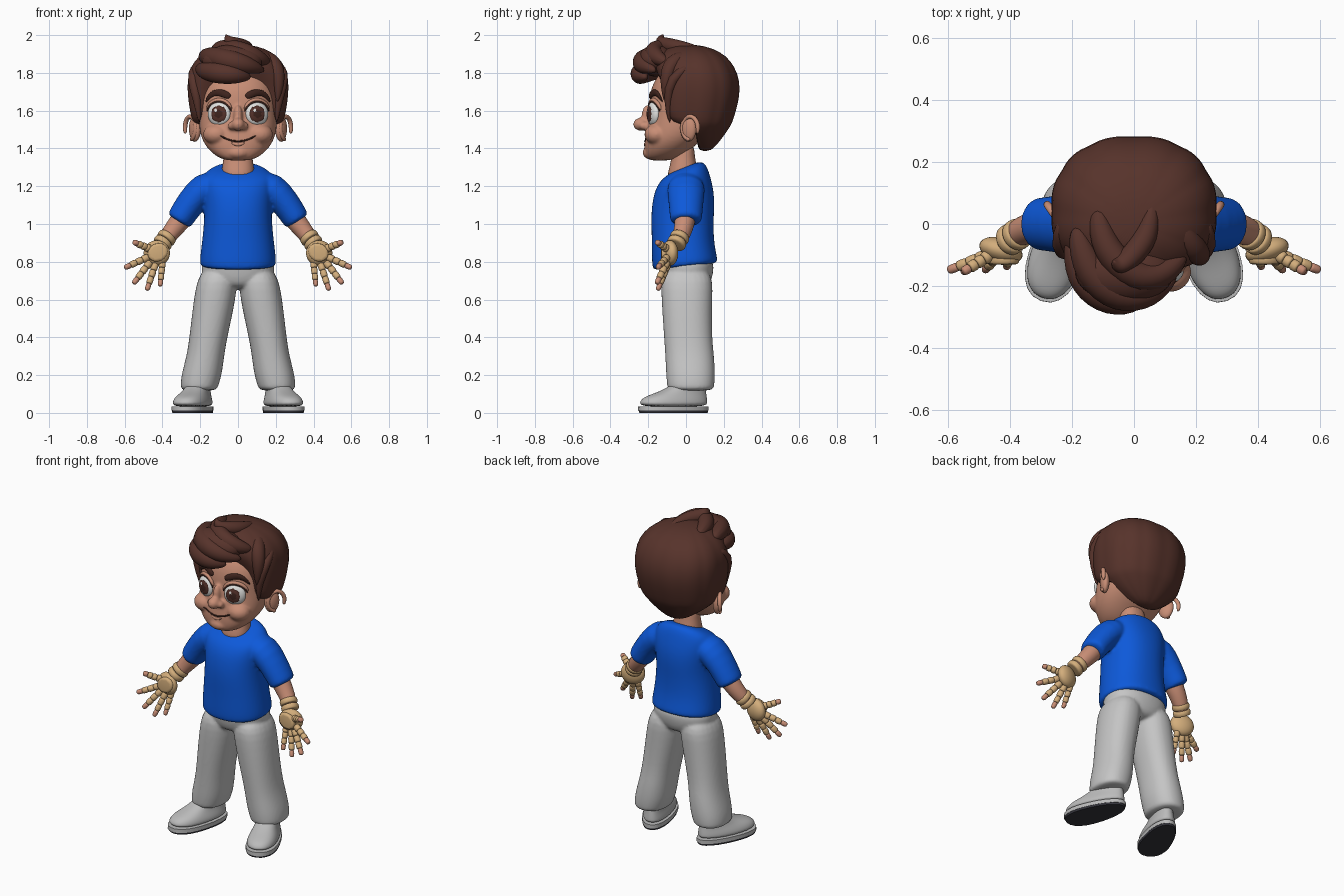
import bpy, bmesh, math
from mathutils import Vector, Matrix
from mathutils.bvhtree import BVHTree

if "Cube" in bpy.data.objects:
    bpy.data.objects.remove(bpy.data.objects["Cube"])

def material(name, r, g, b):
    m = bpy.data.materials.new(name)
    m.use_nodes = True
    m.diffuse_color = (r, g, b, 1)
    m.node_tree.nodes["Principled BSDF"].inputs["Base Color"].default_value = (r, g, b, 1)
    return m

skin = material("skin", .58, .27, .18)
hair = material("brown hair", .095, .033, .024)
brow = material("dark brown", .05, .018, .013)
blue = material("blue cotton", .004, .1, .7)
grey = material("light grey cloth", .56, .56, .56)
shoe_grey = material("shoe grey", .5, .5, .5)
dark = material("dark rubber", .035, .035, .045)
tan = material("tan glove", .65, .42, .2)
white = material("eye white", .75, .75, .73)
X, Y, Z = Vector((1, 0, 0)), Vector((0, 1, 0)), Vector((0, 0, 1))

# --- building helpers ---
def bake(ob):
    """Apply the modifiers of an object and shade it smooth."""
    dg = bpy.context.evaluated_depsgraph_get()
    mesh = bpy.data.meshes.new_from_object(ob.evaluated_get(dg))
    ob.modifiers.clear()
    ob.data = mesh
    mesh.polygons.foreach_set("use_smooth", [True] * len(mesh.polygons))
    mesh.set_sharp_from_angle(angle=math.radians(50))
    return ob

def finish(bm, name, mat, sub=0):
    bmesh.ops.recalc_face_normals(bm, faces=bm.faces)
    mesh = bpy.data.meshes.new(name)
    bm.to_mesh(mesh)
    bm.free()
    mesh.materials.append(mat)
    ob = bpy.data.objects.new(name, mesh)
    bpy.context.collection.objects.link(ob)
    if sub:
        ob.modifiers.new("Subdivision", 'SUBSURF').levels = sub
    return bake(ob)

def loft(name, rings, mat, sub=2):
    """Skin a stack of closed rings and cap both ends."""
    bm = bmesh.new()
    rows = [[bm.verts.new(p) for p in ring] for ring in rings]
    n = len(rows[0])
    for a, b in zip(rows, rows[1:]):
        for i in range(n):
            j = (i + 1) % n
            bm.faces.new((a[i], a[j], b[j], b[i]))
    bm.faces.new(rows[0])
    bm.faces.new(rows[-1])
    return finish(bm, name, mat, sub)

def oval(z, rx, front, back, cx=0, n=24, p=2.25, clamp=-9, taper=0, tilt=0, groove=0):
    """Level ring; clamp flattens the front, groove presses furrows into it."""
    ring, cy, ry = [], (front + back) / 2, (back - front) / 2
    for i in range(n):
        a = math.tau * i / n
        c, s = math.cos(a), math.sin(a)
        k = 1 - groove * (i % 4 == 0)
        u = math.copysign(abs(c) ** (2 / p), c) * k
        v = math.copysign(abs(s) ** (2 / p), s) * k
        ring.append(Vector((cx + rx * u * (1 - taper * v), max(cy + ry * v, clamp), z + tilt * ry * v)))
    return ring

def tube(name, pts, radii, mat, flat=1, ref=Y, n=12, sub=1):
    pts, rings = [Vector(p) for p in pts], []
    for i, p in enumerate(pts):
        t = (pts[min(i + 1, len(pts) - 1)] - pts[max(i - 1, 0)]).normalized()
        u = t.cross(ref).normalized()
        v = u.cross(t)
        rings.append([p + radii[i] * (u * math.cos(math.tau * k / n) + v * flat * math.sin(math.tau * k / n))
                      for k in range(n)])
    return loft(name, rings, mat, sub)

def ball(name, loc, size, mat, yaw=0, seg=32):
    """Ellipsoid with its poles along y."""
    bm = bmesh.new()
    m = Matrix.Translation(loc) @ Matrix.Rotation(yaw, 4, 'Z') @ Matrix.Diagonal((*size, 1))
    bmesh.ops.create_uvsphere(bm, u_segments=seg, v_segments=seg // 2, radius=1,
                              matrix=m @ Matrix.Rotation(math.pi / 2, 4, 'X'))
    return finish(bm, name, mat)

def blend(name, parts, mat, voxel=.009, rounds=5):
    """Melt overlapping solids into one soft skin."""
    bm = bmesh.new()
    for ob in parts:
        bm.from_mesh(ob.data)
        bpy.data.objects.remove(ob)
    ob = finish(bm, name, mat)
    r = ob.modifiers.new("Remesh", 'REMESH')
    r.mode, r.voxel_size = 'VOXEL', voxel
    s = ob.modifiers.new("Smooth", 'SMOOTH')
    s.factor, s.iterations = .5, rounds
    bake(ob)
    ob.data.materials.clear()
    ob.data.materials.append(mat)
    return ob

# --- head ---
skull = loft("skull", [oval(*r) for r in (
    (1.335, .05, -.19, -.09), (1.35, .105, -.212, -.04), (1.39, .155, -.22, .02), (1.44, .19, -.22, .08),
    (1.5, .207, -.212, .14), (1.58, .21, -.195, .18), (1.66, .21, -.197, .2), (1.75, .2, -.18, .2),
    (1.85, .14, -.1, .15))], skin)
parts = [skull, ball("nose", (0, -.238, 1.528), (.036, .042, .035), skin),
         ball("bridge", (0, -.205, 1.57), (.024, .03, .06), skin),
         ball("chin", (0, -.185, 1.378), (.06, .045, .036), skin)]
for s in (1, -1):
    parts += [ball("nostril", (s * .032, -.222, 1.52), (.022, .028, .022), skin),
              ball("cheek", (s * .115, -.155, 1.475), (.07, .065, .055), skin)]
head = blend("head", parts, skin, .008)
tree = BVHTree.FromPolygons([v.co for v in head.data.vertices], [p.vertices for p in head.data.polygons])

def on_face(x, z, out=0):
    hit = tree.ray_cast(Vector((x, -1, z)), Y)[0]
    return Vector((x, hit.y - out, z))

loft("neck", [oval(*r) for r in ((1.22, .09, -.11, .07), (1.3, .086, -.088, .06),
                                 (1.36, .074, -.075, .045), (1.43, .074, -.075, .045))], skin)

# --- face details ---
smile = [on_face(.094 * k / 5, 1.438 + .03 * (k / 5) ** 2) for k in range(-5, 6)]
tube("mouth_line", smile, [.002] + [.0045] * 9 + [.002], brow, sub=0)
tube("lower_lip", [on_face(.012 * k, 1.421 + .0012 * k * k) for k in range(-3, 4)],
     [.003, .007, .009, .01, .009, .007, .003], skin, .6)
for s, side in ((1, "left"), (-1, "right")):
    centre, yaw, size = on_face(s * .1, 1.583, -.006), s * .36, Vector((.063, .03, .064))
    eye = ball(side + "_eye", centre, size, white, yaw, 64)
    for m in (brow, hair):
        eye.data.materials.append(m)
    turn = Matrix.Rotation(-yaw, 3, 'Z')
    for p in eye.data.polygons:
        d = turn @ (p.center - centre)
        u, w = d.x / size.x + s * .1, d.z / size.z
        r = math.hypot(u, w)
        if d.y < 0 and r < .68 and math.hypot(u + .25, w - .3) > .13:
            p.material_index = 1 if r < .34 or r > .6 else 2
    arc = [math.radians(a) for a in range(10, 171, 20)]
    lid = [on_face(s * .1 + .066 * math.cos(a), 1.583 + .066 * math.sin(a), .006) for a in arc]
    tube(side + "_lash", lid, [.003] + [.0065] * 7 + [.003], brow)
    tube(side + "_eyelid", [p + Vector((0, .005, .009)) for p in lid], [.004] + [.011] * 7 + [.004], skin)
    tube(side + "_eyebrow", [on_face(s * x, z, .003) for x, z in
         ((.04, 1.672), (.055, 1.68), (.09, 1.697), (.13, 1.695), (.158, 1.668), (.17, 1.645))],
         (.012, .02, .021, .018, .013, .004), brow, .55)
    # ear with a raised rim
    ball(side + "_ear", (s * .228, .012, 1.505), (.026, .046, .07), skin, s * -.5)
    rim = [(s * (.252 - .03 * math.cos(a)), .022 - .043 * math.cos(a), 1.508 + .064 * math.sin(a))
           for a in [math.radians(d) for d in range(-90, 271 - 60, 30)]]
    tube(side + "_ear_rim", [(x if abs(x) > .2 else s * .2, y, z) for x, y, z in rim],
         [.01] + [.013] * (len(rim) - 2) + [.008], skin, ref=X)

# --- hair: grooved cap with an open face, then swept locks ---
loft("hair_cap", [oval(*r, n=48, clamp=c, groove=.022) for r, c in (
    ((1.385, .045, .07, .13), .06), ((1.42, .11, 0, .165), .06), ((1.47, .18, -.1, .205), .055),
    ((1.515, .228, -.18, .235), .045), ((1.535, .243, -.19, .247), -.085), ((1.6, .258, -.2, .268), -.1),
    ((1.68, .27, -.205, .288), -.105), ((1.76, .272, -.2, .287), -.13), ((1.83, .256, -.19, .262), -.17),
    ((1.89, .212, -.16, .217), -.9), ((1.93, .145, -.1, .145), -.9), ((1.95, .06, -.05, .06), -.9))], hair, 1)
ball("quiff_core", (-.03, -.155, 1.865), (.16, .1, .085), hair)
locks = {
    "quiff_low_lock": (((-.21, -.03, 1.83), (-.185, -.17, 1.81), (-.1, -.24, 1.8), (0, -.25, 1.79),
                        (.07, -.21, 1.775)), (.02, .05, .062, .052, .012)),
    "quiff_middle_lock": (((-.19, 0, 1.89), (-.15, -.16, 1.885), (-.05, -.24, 1.865), (.06, -.23, 1.84),
                           (.14, -.16, 1.81)), (.03, .06, .062, .05, .015)),
    "quiff_high_lock": (((-.12, .06, 1.91), (-.1, -.08, 1.93), (0, -.18, 1.92), (.1, -.17, 1.885),
                         (.17, -.09, 1.85)), (.03, .052, .058, .05, .02)),
    "crown_lock": (((.06, .08, 1.92), (.05, -.04, 1.935), (-.02, -.12, 1.95), (-.06, -.14, 1.975),
                    (-.065, -.12, 2.004)), (.02, .042, .042, .028, .004)),
    "left_fringe_lock": (((.12, .03, 1.9), (.19, -.08, 1.86), (.222, -.11, 1.77), (.208, -.11, 1.64)),
                         (.03, .05, .036, .008)),
}
for name, (path, radii) in locks.items():
    tube(name, path, radii, hair, ref=X if "fringe" in name else Z, sub=2)
for s, side in ((1, "left"), (-1, "right")):
    tube(side + "_temple_lock", [(s * x, y, z) for x, y, z in
         ((.23, .02, 1.84), (.242, -.08, 1.77), (.215, -.1, 1.66), (.203, -.085, 1.53))],
         (.02, .034, .024, .006), hair, ref=X)

# --- shirt ---
torso = loft("torso", [oval(z, rx, f, b, tilt=t) for z, rx, f, b, t in (
    (.77, .19, -.165, .158, .11), (.785, .205, -.18, .17, .11), (.84, .2, -.182, .16, .05), (.92, .19, -.182, .148, 0),
    (1.02, .18, -.186, .147, 0), (1.1, .18, -.182, .152, 0), (1.18, .19, -.166, .148, 0),
    (1.245, .195, -.135, .128, .1), (1.285, .16, -.105, .108, .3), (1.305, .095, -.085, .075, .42))], blue)
sleeves = [tube("sleeve", [(s * x, 0, z) for x, z in ((.1, 1.215), (.18, 1.195), (.25, 1.115), (.305, 1.03), (.318, 1.01))],
                (.07, .088, .077, .072, .069), blue, 1.2, n=20) for s in (1, -1)]
blend("shirt", [torso] + sleeves, blue, .009, 4)

# --- trousers ---
parts = [loft("pelvis", [oval(*r) for r in ((.655, .08, -.09, .1), (.69, .185, -.125, .135),
                                            (.78, .2, -.14, .153), (.83, .18, -.14, .13))], grey)]
for s in (1, -1):
    parts.append(loft("leg", [oval(z, rx, f, b, s * cx) for z, cx, rx, f, b in (
        (.78, .1, .1, -.135, .145), (.62, .12, .114, -.132, .14), (.4, .157, .1, -.117, .137),
        (.3, .173, .1, -.11, .15), (.2, .193, .108, -.106, .155), (.14, .205, .1, -.1, .15),
        (.115, .207, .094, -.095, .145))], grey))
blend("trousers", parts, grey, .009, 4)

# --- shoes ---
for s, side in ((1, "left"), (-1, "right")):
    place = Matrix.Translation((s * .21, 0, 0)) @ Matrix.Rotation(s * .35, 4, 'Z')

    def shoe(name, rows, mat, sub):
        loft(f"{side}_{name}", [[place @ p for p in oval(*r, taper=.16)] for r in rows], mat, sub)

    shoe("shoe_sole", ((0, .086, -.258, .12), (.014, .089, -.262, .123)), dark, 0)
    shoe("shoe_midsole", ((.012, .09, -.265, .125), (.035, .09, -.264, .125)), shoe_grey, 0)
    shoe("shoe_upper", ((.03, .085, -.259, .12), (.06, .086, -.257, .119), (.085, .076, -.235, .116),
                        (.108, .064, -.16, .112), (.135, .058, -.1, .108), (.16, .05, -.07, .1)), shoe_grey, 2)
    for k in range(3):
        y, z = -.175 + .035 * k, .095 + .016 * k
        tube(f"{side}_shoelace_{k + 1}", [place @ Vector((x, y + .01 * abs(x) / .04, z - abs(x) * .3))
             for x in (-.045, -.02, 0, .02, .045)], [.006] * 5, shoe_grey)

# --- arms and gloves ---
fingers = {  # base, tip and radius
    "thumb": ((.465, -.1, .868), (.553, -.155, .905), .022),
    "index_finger": ((.475, -.1, .825), (.6, -.15, .768), .021),
    "middle_finger": ((.465, -.1, .8), (.553, -.155, .685), .021),
    "ring_finger": ((.437, -.095, .79), (.482, -.15, .65), .02),
    "little_finger": ((.4, -.09, .8), (.412, -.14, .672), .019),
}
for s, side in ((1, "left"), (-1, "right")):
    flip = Matrix.Diagonal((s, 1, 1))
    tube(side + "_arm", [flip @ Vector(p) for p in ((.25, 0, 1.1), (.31, -.005, 1.01), (.36, -.02, .95), (.41, -.05, .88))],
         (.06, .056, .047, .04), skin, n=16)
    for k in range(2):
        a = Vector((.368, -.028, .94)).lerp(Vector((.405, -.055, .89)), k * .55)
        b = a + Vector((.02, -.013, -.026))
        tube(f"{side}_glove_cuff_{k + 1}", [flip @ a.lerp(b, t) for t in (0, .1, .9, 1)],
             (.046, .053, .053, .046), tan, n=16)
    ball(side + "_glove_palm", flip @ Vector((.43, -.085, .846)), (.072, .04, .068), tan, s * .3)
    pad = [flip @ Vector((.425, y, .85)) for y in (-.095, -.1, -.128, -.132)]
    tube(side + "_palm_pad", pad, (.05, .062, .062, .052), tan, .85, Z + X * s * .5, n=8)
    for name, (base, tip, r) in fingers.items():
        base, tip = Vector(base), Vector(tip)
        for k in range(4):
            a, b = base.lerp(tip, k / 4), base.lerp(tip, (k + 1.04) / 4)
            w = r * (1 - .05 * k)
            ends = (.85, 1, 1, .85) if k < 3 else (.8, .88, .85, .5)
            tube(f"{side}_{name}_{k + 1}", [flip @ a.lerp(b, t) for t in (0, .15, .85, 1)],
                 [w * e for e in ends], tan if k < 3 else skin)
